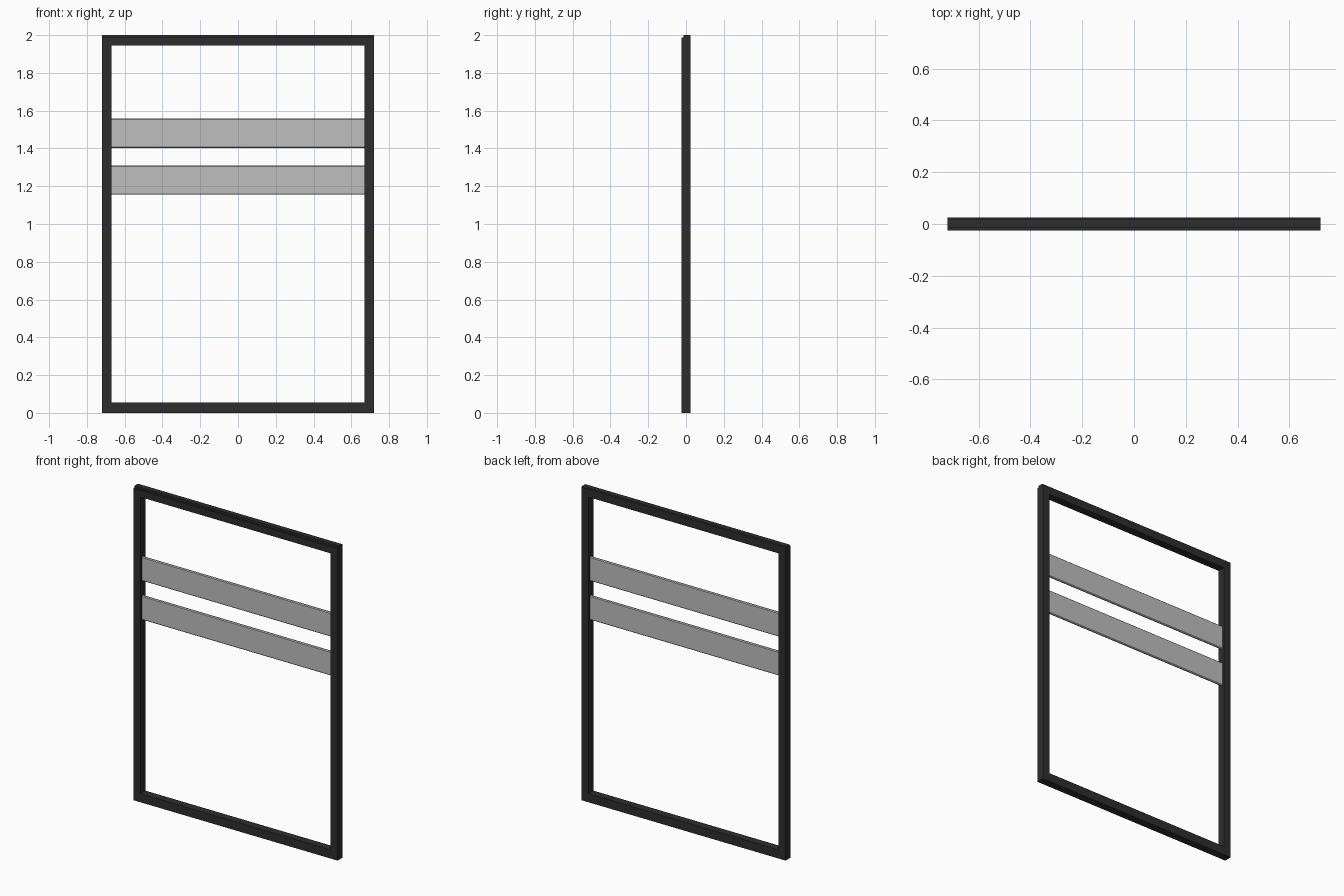
import bpy, bmesh

if "Cube" in bpy.data.objects:
    bpy.data.objects.remove(bpy.data.objects["Cube"], do_unlink=True)

W, D, H = 0.72, 0.025, 2.0      # half width, half depth, height
BAR = 0.05                      # stile width
RAIL = 0.055                    # rail height


def material(name, value):
    m = bpy.data.materials.new(name)
    m.use_nodes = True
    color = (value, value, value, 1)
    m.diffuse_color = color
    m.node_tree.nodes["Principled BSDF"].inputs["Base Color"].default_value = color
    return m


charcoal = material("charcoal", 0.027)
light_grey = material("light grey", 0.52)


def bar(name, profile, x0, x1, mat):
    """Extrude a (y, z) profile along x."""
    bm = bmesh.new()
    face = bm.faces.new([bm.verts.new((x0, y, z)) for y, z in profile])
    new = bmesh.ops.extrude_face_region(bm, geom=[face])["geom"]
    verts = [v for v in new if isinstance(v, bmesh.types.BMVert)]
    bmesh.ops.translate(bm, verts=verts, vec=(x1 - x0, 0, 0))
    bmesh.ops.recalc_face_normals(bm, faces=bm.faces)
    mesh = bpy.data.meshes.new(name)
    bm.to_mesh(mesh)
    bm.free()
    mesh.materials.append(mat)
    obj = bpy.data.objects.new(name, mesh)
    bpy.context.collection.objects.link(obj)
    return obj


def rect(z0, z1):
    return [(-D, z0), (D, z0), (D, z1), (-D, z1)]


# Frame: rails run the full width, stiles stand between them
bar("bottom_rail", rect(0, RAIL), -W, W, charcoal)
bar("top_rail", [(-D, H - RAIL), (D, H - RAIL), (D, H - 0.004), (0.02, H),
                 (-0.013, H), (-0.013, H - 0.012), (-D, H - 0.012)], -W, W, charcoal)
for side, x in (("left", W - BAR), ("right", -W)):
    bar(side + "_stile", rect(RAIL, H - RAIL), x, x + BAR, charcoal)

# Two slats with chamfered long edges
T, C = 0.008, 0.005
for name, z0, z1 in (("lower_slat", 1.155, 1.31), ("upper_slat", 1.403, 1.558)):
    bar(name, [(-T, z0 + C), (-T + C, z0), (T - C, z0), (T, z0 + C),
               (T, z1 - C), (T - C, z1), (-T + C, z1), (-T, z1 - C)],
        -W + BAR, W - BAR, light_grey)
